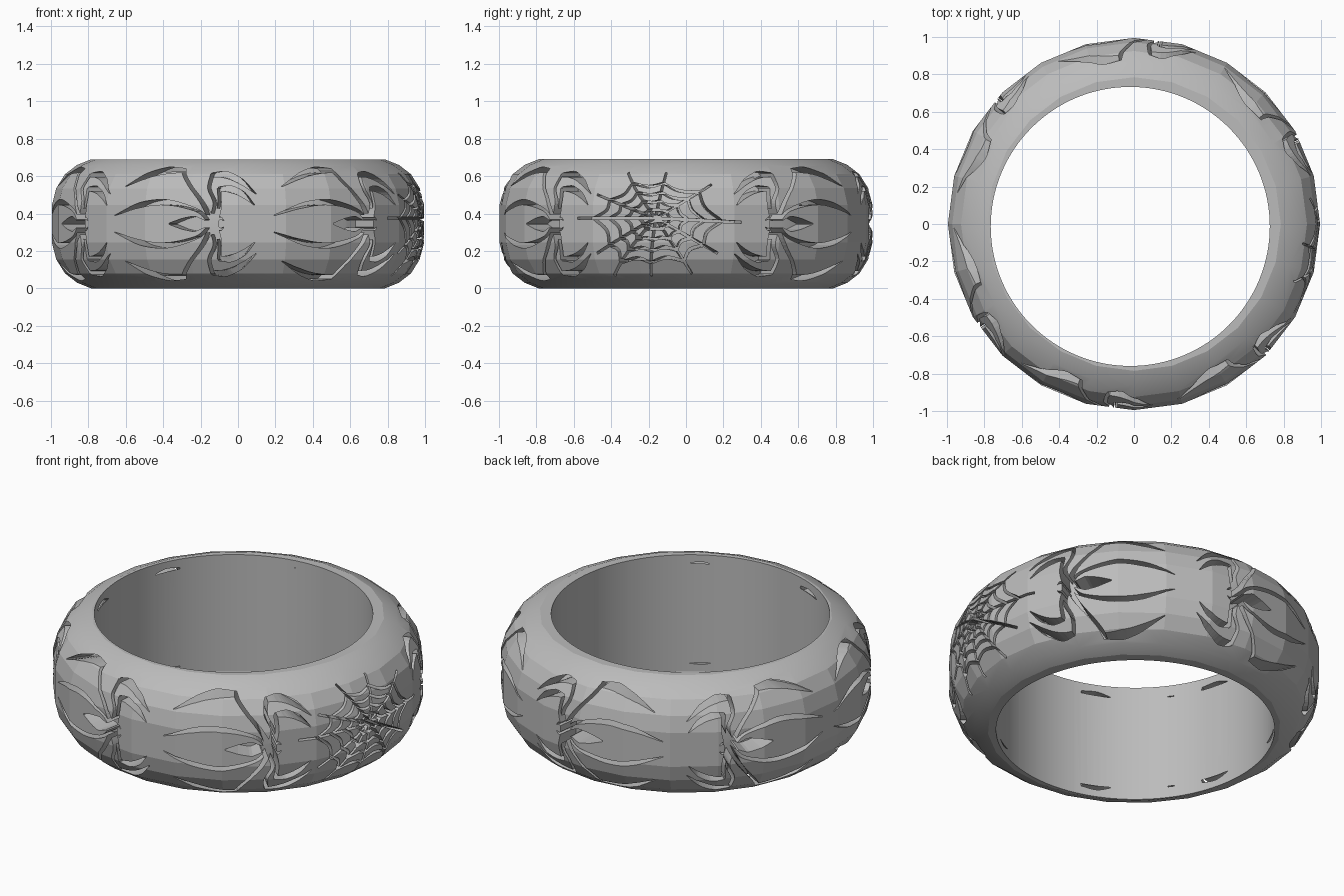
import bpy, bmesh
from math import sin, cos, pi, radians, hypot
from mathutils import Vector

cube = bpy.data.objects.get("Cube")
if cube:
    bpy.data.objects.remove(cube)

MID = 0.345      # half height of the band
DEPTH = 0.14     # engraving depth
HALF = [(0.995, 0.10), (0.972, 0.19), (0.925, 0.265), (0.86, 0.315), (0.785, MID)]

metal = bpy.data.materials.new("grey_metal")
metal.use_nodes = True
metal.diffuse_color = (0.5, 0.5, 0.5, 1)
metal.node_tree.nodes["Principled BSDF"].inputs["Base Color"].default_value = (0.5, 0.5, 0.5, 1)


def make_object(name, bm):
    bmesh.ops.recalc_face_normals(bm, faces=bm.faces[:])
    mesh = bpy.data.meshes.new(name)
    bm.to_mesh(mesh)
    bm.free()
    mesh.materials.append(metal)
    ob = bpy.data.objects.new(name, mesh)
    bpy.context.collection.objects.link(ob)
    return ob


def radius_at(v):
    """Outer radius of the band at height v from its middle."""
    v = abs(v)
    pts = [(1.0, 0.0)] + HALF
    for (r0, v0), (r1, v1) in zip(pts, pts[1:]):
        if v <= v1:
            return r0 + (r1 - r0) * (v - v0) / (v1 - v0)
    return HALF[-1][0]


def wrap(u, v, offset):
    r = radius_at(v) + offset
    return Vector((r * cos(u), r * sin(u), MID + v))


def smooth_path(points, steps=5):
    """Catmull-Rom curve through a few points."""
    p = [Vector(q) for q in points]
    p = [2 * p[0] - p[1]] + p + [2 * p[-1] - p[-2]]
    out = []
    for a, b, c, d in zip(p, p[1:], p[2:], p[3:]):
        for i in range(steps):
            t = i / steps
            out.append(0.5 * (2 * b + (c - a) * t + (2 * a - 5 * b + 4 * c - d) * t * t
                              + (3 * b - a - 3 * c + d) * t ** 3))
    return out + [p[-2]]


def stroke(bm, points, widths, place):
    """Closed tapered groove wrapped round the band."""
    path = smooth_path(points)
    n = len(path) - 1
    rows = []
    for i, q in enumerate(path):
        f = i / n * (len(widths) - 1)
        k = min(int(f), len(widths) - 2)
        w = widths[k] + (widths[k + 1] - widths[k]) * (f - k)
        d = (path[min(i + 1, n)] - path[max(i - 1, 0)]).normalized()
        side = Vector((-d.y, d.x)) * w / 2
        row = []
        for s, off in ((1, 0.04), (-1, 0.04), (-1, -DEPTH), (1, -DEPTH)):
            row.append(bm.verts.new(wrap(*place(q + s * side), off)))
        rows.append(row)
    for a, b in zip(rows, rows[1:]):
        for j in range(4):
            bm.faces.new((a[j], a[j - 1], b[j - 1], b[j]))
    bm.faces.new(rows[0])
    bm.faces.new(rows[-1])


# Spider grooves, head at the origin, abdomen towards -u
BLADE = (0.02, 0.036, 0.03, 0.003)
LIMB = (0.03, 0.018, 0.022)
LEGS = [
    ([(-0.02, 0.02), (-0.09, 0.075), (-0.26, 0.115), (-0.42, 0.10), (-0.59, 0.045)],
     (0.02, 0.016, 0.028, 0.028, 0.003)),
    ([(-0.01, 0.03), (-0.06, 0.12), (-0.16, 0.24), (-0.19, 0.285)], LIMB),
    ([(-0.18, 0.285), (-0.30, 0.285), (-0.42, 0.255), (-0.54, 0.20)], BLADE),
    ([(0.0, 0.03), (0.015, 0.11), (-0.02, 0.19), (-0.01, 0.265)], LIMB),
    ([(-0.015, 0.262), (0.07, 0.262), (0.16, 0.225), (0.24, 0.16)], BLADE),
    ([(0.02, 0.03), (0.04, 0.10), (0.035, 0.19)], LIMB),
    ([(0.03, 0.187), (0.10, 0.185), (0.17, 0.155), (0.23, 0.10)], BLADE),
    ([(0.025, 0.02), (0.045, 0.03), (0.062, 0.018)], (0.014, 0.012, 0.003)),
]


def spider(bm, degrees, facing):
    def placer(mirror):
        return lambda q: (radians(degrees) + facing * q.x, mirror * q.y)
    for mirror in (1, -1):
        for points, widths in LEGS:
            stroke(bm, points, widths, placer(mirror))
    stroke(bm, [(-0.245, 0), (-0.13, 0), (-0.045, 0)], (0.006, 0.06, 0.085, 0.04), placer(1))
    stroke(bm, [(-0.055, 0), (0, 0), (0.035, 0)], (0.03, 0.075, 0.05), placer(1))


spiders = bmesh.new()
for angle, facing in ((-148, 1), (-98, 1), (-45, 1), (29, -1), (84, -1), (139, -1)):
    spider(spiders, angle, facing)

# Web grooves: uneven spokes joined by sagging threads
SPOKES = [(0.47, -0.02), (0.31, 0.20), (0.05, 0.27), (-0.18, 0.27), (-0.34, 0.14),
          (-0.46, 0.0), (-0.34, -0.17), (-0.27, -0.28), (-0.04, -0.28),
          (0.20, -0.27), (0.34, -0.17)]
web = bmesh.new()


def web_place(q):
    return radians(-9.5) + q.x, q.y + 0.03 * (1 - abs(q.y) / 0.3)


for i, tip in enumerate(SPOKES):
    tip, nxt = Vector(tip), Vector(SPOKES[(i + 1) % len(SPOKES)])
    stroke(web, [-0.02 * tip, tip * 0.5, tip], (0.014, 0.014, 0.012), web_place)
    for f in (0.2, 0.38, 0.57, 0.77):
        a, b = tip * f, nxt * f
        stroke(web, [a, (a + b) * 0.45, b], (0.013, 0.016, 0.013), web_place)

# Faceted outer band
SIDES = 24
profile = [(0.6, -MID)] + [(r, -v) for r, v in reversed(HALF)] + HALF + [(0.6, MID)]
bm = bmesh.new()
rings = []
for r, v in profile:
    rings.append([bm.verts.new((r * cos(2 * pi * i / SIDES), r * sin(2 * pi * i / SIDES), MID + v))
                  for i in range(SIDES)])
for a, b in zip(rings, rings[1:] + rings[:1]):
    for i in range(SIDES):
        bm.faces.new((a[i - 1], a[i], b[i], b[i - 1]))
band = make_object("spider_bangle", bm)

# Round finger hole, slightly off centre
bm = bmesh.new()
bmesh.ops.create_cone(bm, cap_ends=True, segments=128, radius1=0.746, radius2=0.746, depth=2)
bmesh.ops.translate(bm, verts=bm.verts[:], vec=(-0.02, -0.013, MID))
hole = make_object("hole_cutter", bm)

cutters = [hole]
for name, cut in (("spider_cutter", spiders), ("web_cutter", web)):
    bmesh.ops.triangulate(cut, faces=cut.faces[:])
    cutters.append(make_object(name, cut))

bpy.context.view_layer.objects.active = band
for cutter in cutters:
    cutter.hide_render = True
    mod = band.modifiers.new(cutter.name, 'BOOLEAN')
    mod.operation = 'DIFFERENCE'
    mod.solver = 'EXACT'
    mod.use_self = cutter is not hole
    mod.object = cutter
    bpy.ops.object.modifier_apply(modifier=mod.name)
for cutter in cutters:
    bpy.data.objects.remove(cutter)

# Crisp facets round the middle, smooth shoulders and smooth bore
bm = bmesh.new()
bm.from_mesh(band.data)
for f in bm.faces:
    f.smooth = True
    f.material_index = 0
for e in bm.edges:
    angle = e.calc_face_angle(pi)
    mid = (e.verts[0].co + e.verts[1].co) / 2
    shoulder = abs(mid.z - MID) > 0.27 and hypot(mid.x, mid.y) > 0.8
    e.smooth = angle < radians(20 if shoulder else 6)
bm.to_mesh(band.data)
bm.free()
